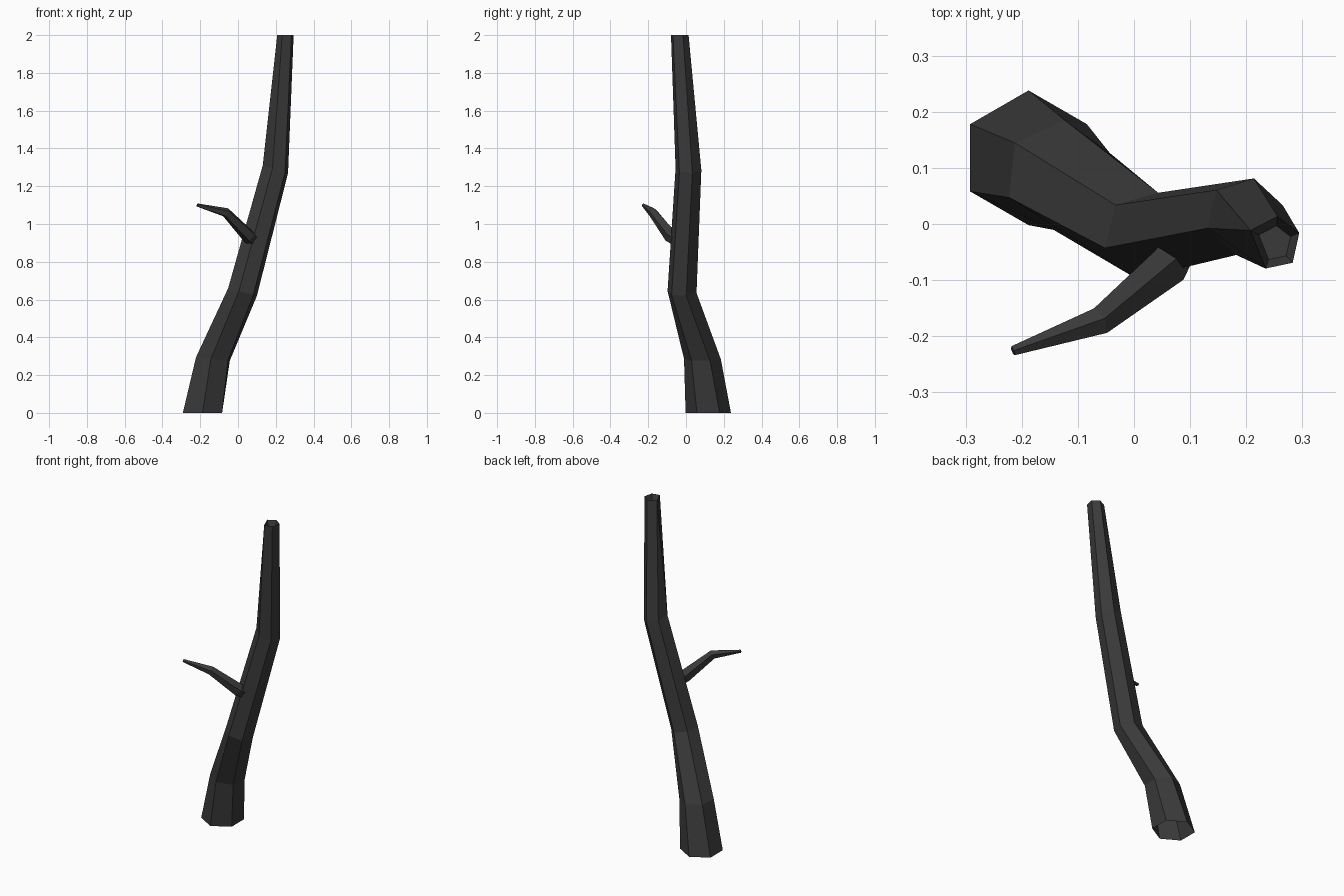
import bpy, bmesh
from math import sin, cos, radians
from mathutils import Vector

cube = bpy.data.objects.get("Cube")
if cube:
    bpy.data.objects.remove(cube, do_unlink=True)

bark = bpy.data.materials.new("dark_grey_bark")
bark.use_nodes = True
colour = (0.042, 0.042, 0.042, 1)
bark.diffuse_color = colour
bsdf = next(n for n in bark.node_tree.nodes if n.type == 'BSDF_PRINCIPLED')
bsdf.inputs["Base Color"].default_value = colour
bsdf.inputs["Roughness"].default_value = 0.9


def loft(name, rings, cap_start, cap_end):
    """Skin a list of equal-length point rings into a flat-shaded tube."""
    bm = bmesh.new()
    loops = [[bm.verts.new(p) for p in ring] for ring in rings]
    n = len(loops[0])
    for a, b in zip(loops, loops[1:]):
        for i in range(n):
            j = (i + 1) % n
            bm.faces.new((a[i], a[j], b[j], b[i]))
    if cap_start:
        bm.faces.new(loops[0][::-1])
    if cap_end:
        bm.faces.new(loops[-1])
    bmesh.ops.remove_doubles(bm, verts=bm.verts[:], dist=0.0005)
    mesh = bpy.data.meshes.new(name)
    bm.to_mesh(mesh)
    bm.free()
    mesh.materials.append(bark)
    obj = bpy.data.objects.new(name, mesh)
    bpy.context.collection.objects.link(obj)
    return obj


def trunk_ring(x, y, z, radius, angles, tilt=0):
    """Level ring of points, dropping towards +x by the tilt slope."""
    ring = []
    for a in angles:
        dx, dy = radius * cos(radians(a)), radius * sin(radians(a))
        ring.append((x + dx, y + dy, z - tilt * dx))
    return ring


def hexagon(twist):
    return [30 + twist + 60 * i for i in range(6)]


# Trunk: six-sided, twisting, losing one side at the broken, hollowed top
top_angles = [22, 83, 152, 152, 251, 313]
trunk = [
    trunk_ring(-0.188, 0.118, 0, 0.12, hexagon(0)),
    trunk_ring(-0.133, 0.087, 0.285, 0.098, hexagon(-6), 0.1),
    trunk_ring(0.024, -0.021, 0.64, 0.079, hexagon(-14), 0.27),
    trunk_ring(0.198, 0.013, 1.29, 0.07, hexagon(-13), 0.3),
    trunk_ring(0.25, -0.034, 2, 0.048, top_angles),
    trunk_ring(0.25, -0.034, 1.96, 0.031, top_angles),
]
loft("trunk", trunk, False, True)

# Side branch: five-sided, bending and tapering to a small blunt tip
path = [Vector(p) for p in (
    (0.085, -0.035, 0.905), (0.058, -0.078, 0.935),
    (-0.063, -0.174, 1.06), (-0.216, -0.226, 1.1))]
radii = [0.032, 0.038, 0.026, 0.009]
branch = []
for i, (centre, radius) in enumerate(zip(path, radii)):
    tangent = (path[min(i + 1, 3)] - path[max(i - 1, 0)]).normalized()
    side = tangent.cross(Vector((0, 0, 1))).normalized()
    up = side.cross(tangent)
    branch.append([centre + radius * (side * cos(radians(90 + 72 * k))
                                      + up * sin(radians(90 + 72 * k)))
                   for k in range(5)])
# Rings run clockwise along the path, so reverse them to face outwards
side_branch = loft("side_branch", branch, True, True)
bm = bmesh.new()
bm.from_mesh(side_branch.data)
bmesh.ops.recalc_face_normals(bm, faces=bm.faces[:])
bm.to_mesh(side_branch.data)
bm.free()
